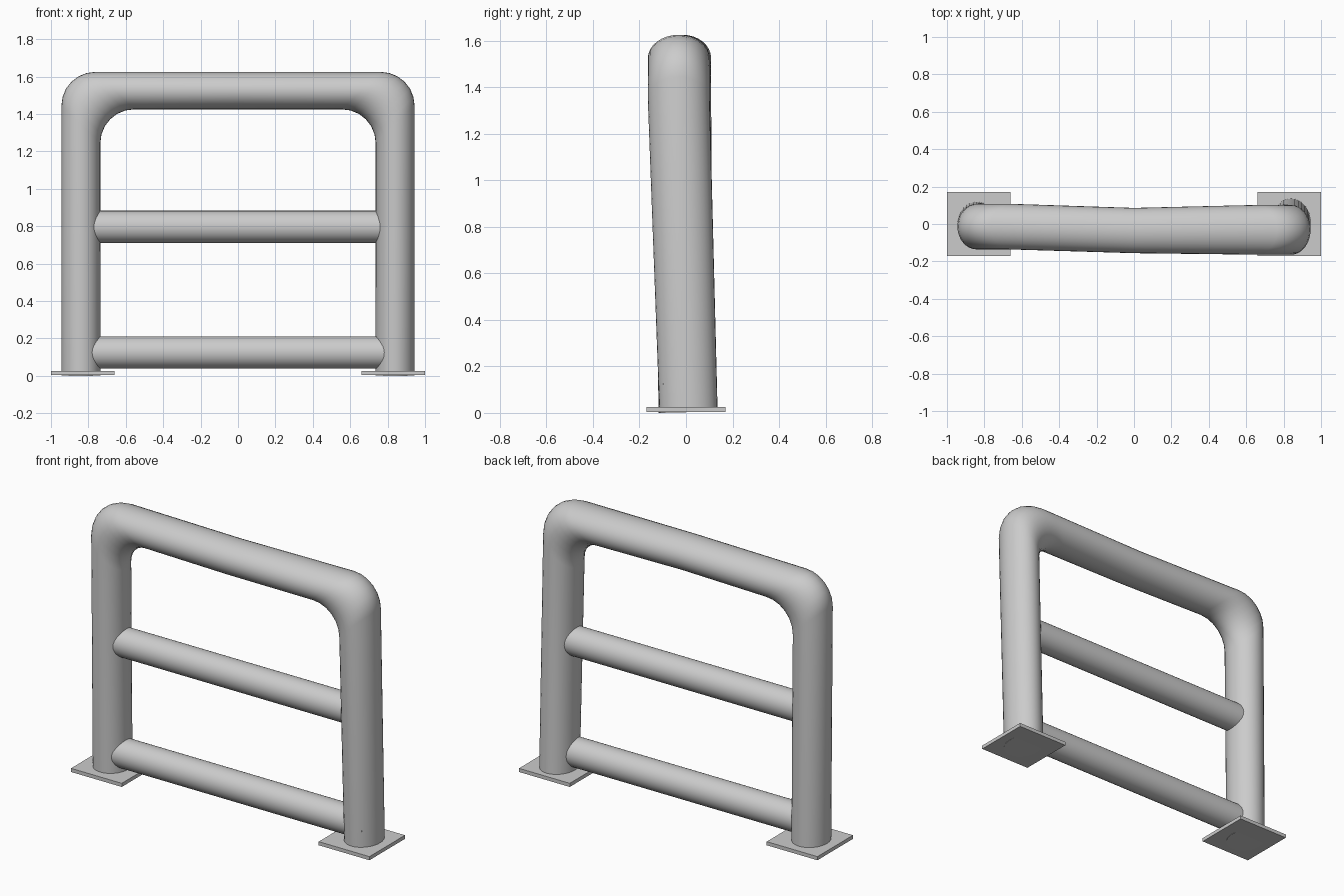
import bpy, bmesh, math
from mathutils import Vector

if "Cube" in bpy.data.objects:
    bpy.data.objects.remove(bpy.data.objects["Cube"])

SIDES = 32


def finish(bm, name, angle=40):
    bmesh.ops.recalc_face_normals(bm, faces=bm.faces)
    mesh = bpy.data.meshes.new(name)
    bm.to_mesh(mesh)
    bm.free()
    obj = bpy.data.objects.new(name, mesh)
    bpy.context.collection.objects.link(obj)
    bpy.ops.object.select_all(action='DESELECT')
    obj.select_set(True)
    bpy.context.view_layer.objects.active = obj
    bpy.ops.object.shade_smooth_by_angle(angle=math.radians(angle))
    return obj


def loft(name, rings):
    """Each ring is (centre, half axis u, half axis v)."""
    bm = bmesh.new()
    loops = []
    for c, u, v in rings:
        loops.append([bm.verts.new(Vector(c) + Vector(u) * math.cos(a) + Vector(v) * math.sin(a))
                      for a in (2 * math.pi * i / SIDES for i in range(SIDES))])
    for a, b in zip(loops, loops[1:]):
        for i in range(SIDES):
            j = (i + 1) % SIDES
            bm.faces.new((a[i], a[j], b[j], b[i]))
    bm.faces.new(loops[0])
    bm.faces.new(loops[-1])
    return finish(bm, name)


def half_rings(side, foot, bend):
    """Foot ring, then corner rings sheared along the mitre; foot and bend are (y, depth radius)."""
    rings = [((side * 0.84, foot[0], 0.003), (side * 0.105, 0, 0), (0, foot[1], 0.003))]
    steps = 6
    for i in range(steps + 1):
        t = math.pi / 2 * i / steps
        c = (side * (0.66 + 0.18 * math.cos(t)), bend[0], 1.345 + 0.18 * math.sin(t))
        rings.append((c, (side * 0.104, 0, 0.1), (0, bend[1], 0)))
    return rings


# Bent hoop, slightly leaning, with a loop at the middle of the top bar
left = half_rings(-1, (0.0, 0.118), (-0.014, 0.122))
right = half_rings(1, (0.011, 0.125), (-0.031, 0.133))
# keep ring start points consistent: the right side runs with its outer axis flipped to upward at the middle
middle = [((0, -0.035, 1.525), (0, 0, 0.1), (0, 0.121, 0))]
# foot axis on each side points outward, the same way as the mitre axis
loft("hoop_frame", left + middle + right[::-1])

# Cross rails
for name, z, x1 in (("upper_rail", 0.797, 0.84), ("lower_rail", 0.125, 0.898)):
    loft(name, [((x, -0.012, z), (0, 0, 0.086), (0, 0.086, 0)) for x in (-0.84, x1)])

# Base plates
for side, name in ((-1, "left_base_plate"), (1, "right_base_plate")):
    bm = bmesh.new()
    bmesh.ops.create_cube(bm, size=1)
    for v in bm.verts:
        v.co = (v.co.x * 0.34 + side * 0.83, v.co.y * 0.34, v.co.z * 0.022 + 0.015)
    finish(bm, name)
